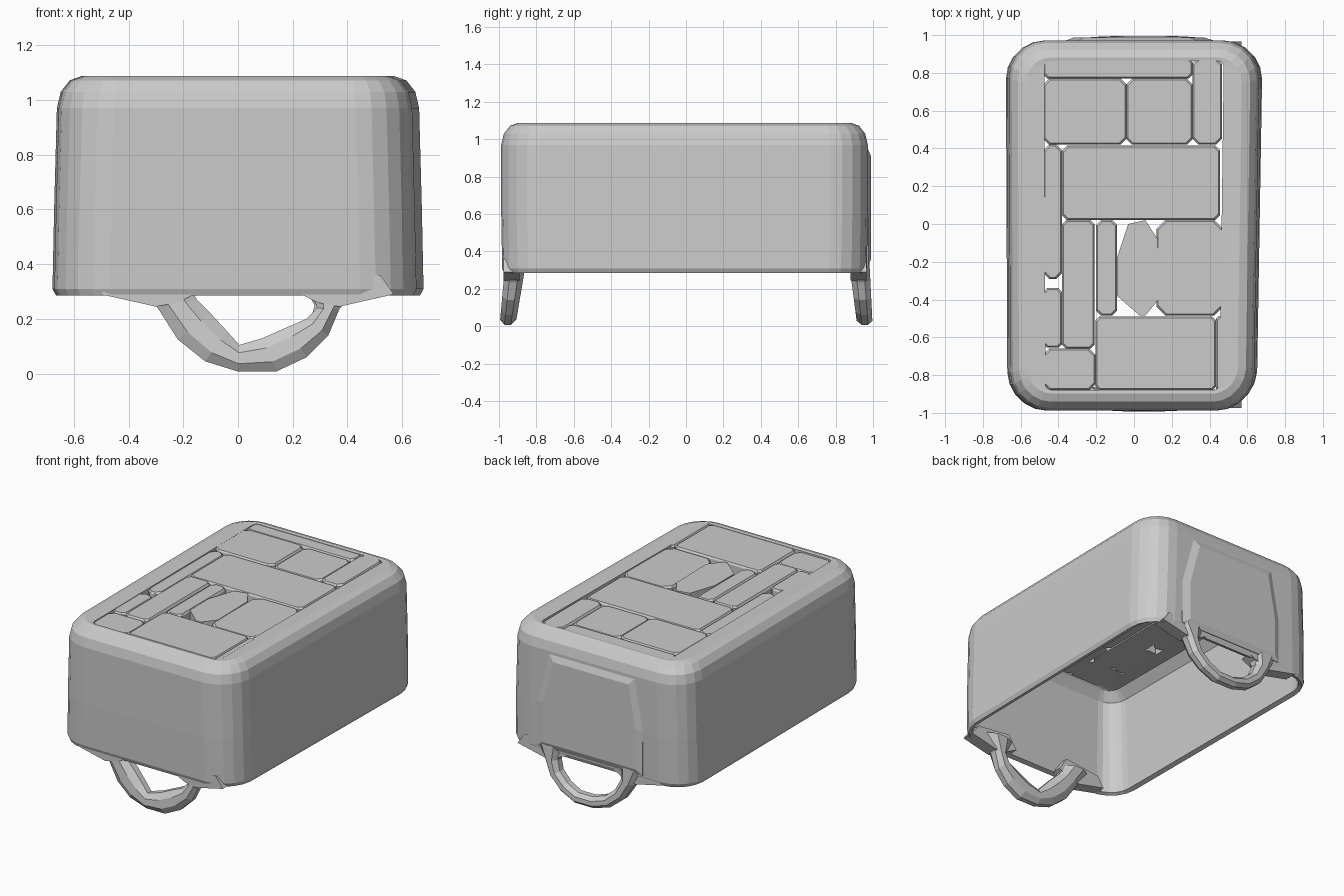
import bpy, bmesh, math
from mathutils import Vector


def make(name, bm):
    bmesh.ops.recalc_face_normals(bm, faces=bm.faces)
    me = bpy.data.meshes.new(name)
    bm.to_mesh(me)
    bm.free()
    ob = bpy.data.objects.new(name, me)
    bpy.context.collection.objects.link(ob)
    return ob


def loft(name, rings, closed=False):
    """Bridge equal-length rings; either cap the ends or join last to first."""
    bm = bmesh.new()
    vs = [[bm.verts.new(p) for p in r] for r in rings]
    n = len(vs[0])
    pairs = list(zip(vs, vs[1:])) + ([(vs[-1], vs[0])] if closed else [])
    for a, b in pairs:
        for i in range(n):
            j = (i + 1) % n
            bm.faces.new((a[i], a[j], b[j], b[i]))
    if not closed:
        bm.faces.new(vs[0])
        bm.faces.new(vs[-1])
    return make(name, bm)


def rounded_rect(hx, hy, r, z, seg=5):
    pts = []
    for k, (sx, sy) in enumerate([(1, 1), (-1, 1), (-1, -1), (1, -1)]):
        for i in range(seg + 1):
            a = math.pi / 2 * (k + i / seg)
            x = sx * (hx - r) + r * math.cos(a)
            y = sy * (hy - r) + r * math.sin(a) - 0.008
            # the front end is a little narrower, mostly on the right
            t = max(0, -y - 0.2) / 0.7
            x *= 1 - (0.055 if x > 0 else 0.015) * t * t
            pts.append((x, y, z))
    return pts


# Hollow body: open underneath, rounded rim on top with a rectangular opening
profile = [
    (0.635, 0.935, 0.14, 0.295), (0.665, 0.965, 0.19, 0.285),
    (0.678, 0.975, 0.20, 0.31), (0.672, 0.980, 0.20, 0.60),
    (0.662, 0.980, 0.20, 0.97), (0.648, 0.966, 0.19, 1.03),
    (0.615, 0.933, 0.17, 1.072), (0.57, 0.89, 0.13, 1.088),
    (0.475, 0.87, 0.03, 1.085), (0.475, 0.87, 0.03, 1.00),
    (0.56, 0.88, 0.08, 0.99), (0.615, 0.92, 0.12, 0.93),
]
loft("body_shell", [rounded_rect(*p) for p in profile], closed=True)

# Patchwork panels filling the top: x0, x1, y0, y1, corner cut
panels = [
    (-0.48, -0.04, 0.42, 0.77, 0.03), (-0.48, 0.31, 0.77, 0.88, 0.02),
    (-0.04, 0.31, 0.42, 0.77, 0.03), (0.31, 0.465, 0.42, 0.88, 0.03),
    (-0.38, 0.455, 0.02, 0.415, 0.025), (-0.48, -0.38, -0.29, 0.42, 0.03),
    (-0.38, -0.21, -0.66, 0.02, 0.02), (-0.20, -0.09, -0.485, 0.02, 0.025),
    (0.12, 0.47, -0.485, 0.02, 0.045), (-0.205, 0.435, -0.88, -0.49, 0.02),
    (-0.48, -0.38, -0.655, -0.34, 0.02), (-0.48, -0.205, -0.88, -0.66, 0.03),
    (0.435, 0.48, -0.88, -0.49, 0.01),
]


def panel_ring(x0, x1, y0, y1, c, d, z):
    x0, x1, y0, y1 = x0 + d, x1 - d, y0 + d, y1 - d
    return [(x0 + c, y0, z), (x1 - c, y0, z), (x1, y0 + c, z), (x1, y1 - c, z),
            (x1 - c, y1, z), (x0 + c, y1, z), (x0, y1 - c, z), (x0, y0 + c, z)]


for i, p in enumerate(panels):
    top = 1.086 - 0.004 * (i % 3)
    loft(f"top_panel_{i + 1}", [panel_ring(*p, 0, 1.0), panel_ring(*p, 0, top - 0.012),
                                panel_ring(*p, 0.008, top)])

# Tapered filler panel between the narrow and wide panels
outline = [(-0.09, -0.38), (0.03, -0.485), (0.06, -0.485), (0.13, -0.40),
           (0.125, -0.08), (0.06, 0.02), (-0.03, 0.0), (-0.09, -0.18)]
loft("tapered_panel", [[(x, y, z) for x, y in outline] for z in (1.0, 1.082)])


# Handles hanging below each end
def handle(name, stations, y_of_z, seg=8):
    rings = []
    for (ox, oz), (ix, iz) in stations:
        o, n = Vector((ox, oz)), Vector((ix, iz))
        c, h = (o + n) / 2, (o - n) / 2
        ring = []
        for k in range(seg):
            a = 2 * math.pi * (k + 0.5) / seg
            p = c + h * (math.cos(a) / math.cos(math.pi / seg))
            mid, half = y_of_z(p.y)
            ring.append((p.x, mid + half * math.sin(a) * 1.08, p.y))
        rings.append(ring)
    return loft(name, rings)


outer = [(-0.36, 0.34), (-0.29, 0.235), (-0.22, 0.125), (-0.12, 0.045),
         (0.0, 0.008), (0.14, 0.008), (0.25, 0.06), (0.33, 0.14),
         (0.37, 0.235), (0.45, 0.34)]
inner_front = [(-0.19, 0.34), (-0.15, 0.27), (-0.10, 0.22), (-0.04, 0.155),
               (0.005, 0.105), (0.09, 0.13), (0.18, 0.17), (0.25, 0.20),
               (0.29, 0.24), (0.25, 0.34)]
inner_back = [(-0.16, 0.34), (-0.19, 0.25), (-0.15, 0.17), (-0.08, 0.11),
              (0.01, 0.08), (0.12, 0.08), (0.20, 0.12), (0.26, 0.18),
              (0.28, 0.25), (0.23, 0.34)]
handle("front_handle", list(zip(outer, inner_front)),
       lambda z: (-0.955 + 0.13 * z, 0.042 + 0.04 * z))
handle("back_handle", list(zip(outer, inner_back)),
       lambda z: (0.957 - 0.09 * z, 0.041 + 0.04 * z))

# Sloping lugs that carry the front handle on the lower rim
lug = [(-0.50, 0.29), (-0.30, 0.245), (-0.22, 0.26), (-0.14, 0.30), (-0.2, 0.39), (-0.45, 0.36)]
for side, sx in (("left", 1), ("right", -1)):
    for end, y0, y1 in (("front", -0.975, -0.89), ("back", 0.88, 0.965)):
        dx = 0.0 if sx > 0 else 0.07
        loft(f"{end}_{side}_lug", [[(sx * x + dx, y, z) for x, z in lug] for y in (y0, y1)])

# Raised facing on the back wall
face = [(-0.36, 0.32), (0.42, 0.32), (0.42, 0.62), (0.33, 0.95), (-0.30, 0.95), (-0.36, 0.62)]
loft("back_facing", [[(x * s, y, 0.63 + (z - 0.63) * s) for x, z in face]
                     for s, y in ((1, 0.95), (1, 0.972), (0.88, 0.988))])
